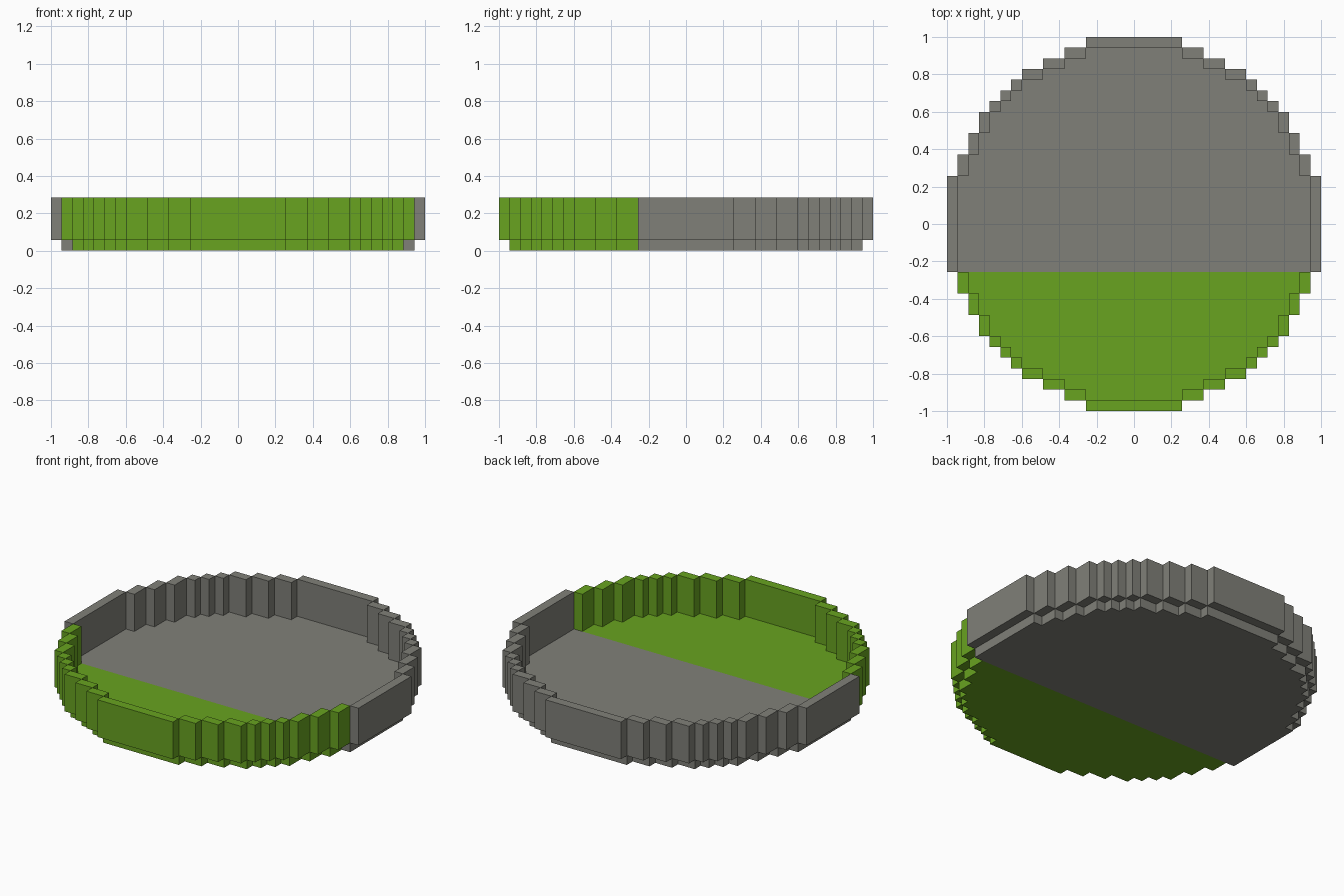
import bpy
import bmesh

cube = bpy.data.objects.get("Cube")
if cube:
    bpy.data.objects.remove(cube, do_unlink=True)

U = 2 / 35          # one block
FLOOR_TOP = 1       # heights in blocks
RIM_TOP = 5
SPLIT = -4.5        # front of this line is green

# Corners of the stepped circle in one quarter, in blocks
STEPS = [(4.5, 16.5), (6.5, 15.5), (8.5, 14.5), (10.5, 13.5), (11.5, 12.5),
         (12.5, 11.5), (13.5, 10.5), (14.5, 8.5), (15.5, 6.5), (16.5, 4.5)]


def material(name, colour):
    mat = bpy.data.materials.new(name)
    mat.use_nodes = True
    mat.diffuse_color = colour
    mat.node_tree.nodes["Principled BSDF"].inputs["Base Color"].default_value = colour
    return mat


GREY = material("stone grey", (0.216, 0.216, 0.190, 1))
GREEN = material("grass green", (0.138, 0.366, 0.0144, 1))


def finish(bm, name, mats):
    bmesh.ops.scale(bm, vec=(U, U, U), verts=bm.verts)
    bmesh.ops.recalc_face_normals(bm, faces=bm.faces)
    mesh = bpy.data.meshes.new(name)
    bm.to_mesh(mesh)
    bm.free()
    for mat in mats:
        mesh.materials.append(mat)
    obj = bpy.data.objects.new(name, mesh)
    bpy.context.collection.objects.link(obj)


def add_box(bm, x0, x1, y0, y1):
    """One rim block run, from the floor's top to the rim's top."""
    verts = bmesh.ops.create_cube(bm, size=1)["verts"]
    for v in verts:
        v.co.x = x1 if v.co.x > 0 else x0
        v.co.y = y1 if v.co.y > 0 else y0
        v.co.z = RIM_TOP if v.co.z > 0 else FLOOR_TOP


def add_slab(bm, path, index):
    """Half of the floor: top, bottom and the walls along an open path."""
    low = [bm.verts.new((x, y, 0)) for x, y in path]
    high = [bm.verts.new((x, y, FLOOR_TOP)) for x, y in path]
    faces = [bm.faces.new(high), bm.faces.new(low[::-1])]
    for i in range(len(path) - 1):
        faces.append(bm.faces.new((low[i], low[i + 1], high[i + 1], high[i])))
    for f in faces:
        f.material_index = index


# Floor: two halves joined along the colour line
quarter = [STEPS[0]]
for (xa, ya), (xb, yb) in zip(STEPS, STEPS[1:]):
    quarter += [(xa, yb), (xb, yb)]
right_rear = quarter[::-1]
left_rear = [(-x, y) for x, y in quarter]
seam_x = STEPS[-2][0]
edge_x = STEPS[-1][0]
rear = ([(seam_x, SPLIT), (edge_x, SPLIT)] + right_rear
        + left_rear + [(-edge_x, SPLIT), (-seam_x, SPLIT)])
left_front = [(-x, -y) for x, y in right_rear[1:]]
right_front = [(x, -y) for x, y in quarter[:-1]]

bm = bmesh.new()
add_slab(bm, rear, 0)
add_slab(bm, left_front + right_front, 1)
bmesh.ops.remove_doubles(bm, verts=bm.verts, dist=0.001)
finish(bm, "floor", [GREY, GREEN])

# Rim: straight runs at the four sides, stepped runs between them
for name, side, mat in (("rear_rim", 1, GREY), ("front_rim", -1, GREEN)):
    bm = bmesh.new()
    x, y = STEPS[0]
    add_box(bm, -x, x, *sorted((side * y, side * (y + 1))))
    for (xa, ya), (xb, yb) in zip(STEPS, STEPS[1:]):
        y0, y1 = sorted((side * ya, side * yb))
        add_box(bm, xa, xb, y0, y1)
        add_box(bm, -xb, -xa, y0, y1)
    finish(bm, name, [mat])

for name, side in (("left_rim", 1), ("right_rim", -1)):
    bm = bmesh.new()
    x, y = STEPS[-1]
    add_box(bm, *sorted((side * x, side * (x + 1))), -y, y)
    finish(bm, name, [GREY])
